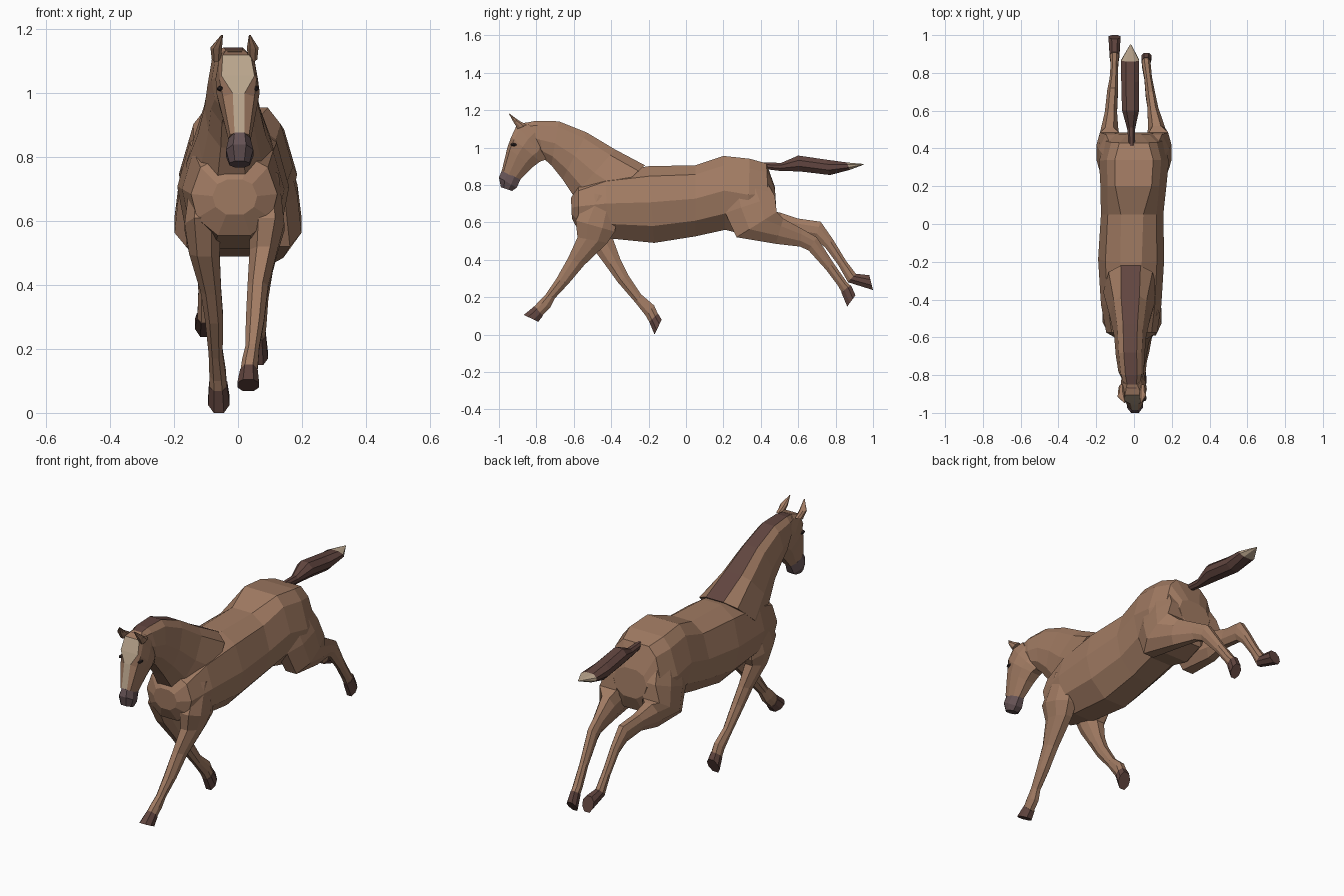
import bpy, bmesh
from mathutils import Vector


def material(name, rgb):
    m = bpy.data.materials.new(name)
    m.diffuse_color = (*rgb, 1)
    return m


COAT = material("coat", (0.36, 0.20, 0.125))
DARK = material("dark_hair", (0.12, 0.06, 0.05))
HOOF = material("hoof", (0.12, 0.06, 0.05))
SNOUT = material("snout", (0.13, 0.085, 0.09))
CREAM = material("cream", (0.48, 0.37, 0.26))
EYE = material("eye", (0.03, 0.02, 0.02))

# Half cross-sections: (width fraction, position from upper edge to lower edge)
BODY = [(0.78, 0.13), (1, 0.47), (0.86, 0.78), (0.38, 1)]
NECK = [(0.8, 0.12), (1, 0.5), (0.85, 0.8), (0.4, 1)]
HEAD = [(0.85, 0.1), (1, 0.4), (0.85, 0.75), (0.4, 1)]
LIMB = [(0.95, 0.3), (0.95, 0.68), (0.45, 1)]


def loft(name, rings, section, mat, flat=0.45, strip=None, strip_from=0):
    """Skin rings (y, z of upper edge, y, z of lower edge, centre x, half width[, flat fraction])."""
    bm = bmesh.new()
    loops = []
    for r in rings:
        a, b, cx, w = Vector(r[0:2]), Vector(r[2:4]), r[4], r[5]
        half = [(r[6] if len(r) > 6 else flat, 0)] + section
        pts = half + [(-f, t) for f, t in reversed(half)]
        loops.append([bm.verts.new((cx + w * f, *a.lerp(b, t))) for f, t in pts])
    n = len(loops[0])
    for k, (p, q) in enumerate(zip(loops, loops[1:])):
        for i in range(n):
            j = (i + 1) % n
            face = bm.faces.new((p[i], p[j], q[j], q[i]))
            if strip and i == n - 1 and k >= strip_from:
                face.material_index = 1
    bm.faces.new(loops[0])
    bm.faces.new(loops[-1])
    bmesh.ops.recalc_face_normals(bm, faces=bm.faces)
    me = bpy.data.meshes.new(name)
    bm.to_mesh(me)
    bm.free()
    me.materials.append(mat)
    if strip:
        me.materials.append(strip)
    ob = bpy.data.objects.new(name, me)
    bpy.context.collection.objects.link(ob)
    return ob


# Torso from chest to rump
loft("torso", [
    (-0.615, 0.73, -0.61, 0.62, -0.01, 0.07),
    (-0.575, 0.80, -0.575, 0.555, -0.012, 0.135),
    (-0.43, 0.865, -0.42, 0.515, -0.015, 0.16),
    (-0.2, 0.90, -0.17, 0.49, -0.015, 0.175, 0.32),
    (0.05, 0.905, 0.05, 0.525, -0.01, 0.165, 0.36),
    (0.2, 0.955, 0.21, 0.56, -0.003, 0.175, 0.55),
    (0.34, 0.94, 0.33, 0.53, 0, 0.185, 0.55),
    (0.43, 0.915, 0.45, 0.56, 0, 0.155, 0.5),
    (0.475, 0.79, 0.485, 0.64, 0, 0.10)], BODY, COAT, 0.35)

# Neck, with the mane as its dark top strip
loft("neck", [
    (-0.87, 1.13, -0.79, 0.98, -0.01, 0.05),
    (-0.80, 1.143, -0.76, 0.94, -0.015, 0.068),
    (-0.68, 1.14, -0.72, 0.905, -0.02, 0.076),
    (-0.53, 1.08, -0.66, 0.83, -0.02, 0.085),
    (-0.38, 0.99, -0.60, 0.74, -0.02, 0.108),
    (-0.22, 0.905, -0.5, 0.65, -0.018, 0.145, 0.36)], NECK, COAT, 0.45, DARK)

# Head with pale blaze, then muzzle
loft("head", [
    (-0.85, 1.135, -0.745, 1.0, -0.01, 0.055),
    (-0.905, 1.12, -0.75, 0.935, -0.004, 0.066, 0.66),
    (-0.935, 1.055, -0.78, 0.925, 0, 0.068, 0.76),
    (-0.955, 1.0, -0.82, 0.895, 0.002, 0.058, 0.32),
    (-0.985, 0.875, -0.89, 0.825, 0.005, 0.035, 0.45)], HEAD, COAT, 0.5, CREAM, 1)
loft("muzzle", [
    (-0.985, 0.877, -0.885, 0.83, 0.005, 0.035),
    (-1.0, 0.84, -0.905, 0.785, 0.005, 0.045),
    (-0.99, 0.788, -0.93, 0.768, 0.005, 0.033)], LIMB, SNOUT)

# Ears and eyes
for side, base, tip, eye in (("left", -0.068, -0.05, -0.055), ("right", 0.046, 0.037, 0.055)):
    loft(side + "_ear", [
        (-0.90, 1.10, -0.85, 1.12, base, 0.015),
        (-0.925, 1.14, -0.895, 1.145, base, 0.019),
        (-0.948, 1.183, -0.942, 1.18, tip, 0.003)], LIMB, COAT)
    bpy.ops.mesh.primitive_ico_sphere_add(subdivisions=1, radius=0.016, location=(eye, -0.92, 1.015))
    eyeball = bpy.context.object
    eyeball.name = side + "_eye"
    eyeball.scale = (0.8, 1.3, 0.6)
    eyeball.data.materials.append(EYE)

# Front legs: right reaching forward, left swept back
loft("right_front_leg", [
    (-0.51, 0.76, -0.36, 0.72, 0.085, 0.045),
    (-0.59, 0.61, -0.38, 0.55, 0.09, 0.058),
    (-0.58, 0.52, -0.42, 0.49, 0.08, 0.046),
    (-0.63, 0.41, -0.545, 0.37, 0.062, 0.034),
    (-0.695, 0.295, -0.625, 0.275, 0.053, 0.03),
    (-0.75, 0.215, -0.70, 0.195, 0.045, 0.023),
    (-0.79, 0.175, -0.725, 0.145, 0.038, 0.027),
    (-0.81, 0.15, -0.77, 0.10, 0.034, 0.027)], LIMB, COAT)
loft("right_front_hoof", [
    (-0.81, 0.152, -0.765, 0.10, 0.034, 0.029),
    (-0.867, 0.105, -0.79, 0.068, 0.032, 0.036)], LIMB, HOOF)
loft("left_front_leg", [
    (-0.51, 0.76, -0.36, 0.72, -0.105, 0.045),
    (-0.58, 0.61, -0.37, 0.55, -0.11, 0.06),
    (-0.52, 0.49, -0.39, 0.51, -0.105, 0.05),
    (-0.43, 0.37, -0.35, 0.40, -0.085, 0.034),
    (-0.365, 0.28, -0.31, 0.32, -0.075, 0.03),
    (-0.27, 0.17, -0.24, 0.215, -0.07, 0.023),
    (-0.215, 0.10, -0.17, 0.155, -0.064, 0.027),
    (-0.195, 0.065, -0.15, 0.11, -0.062, 0.028)], LIMB, COAT)
loft("left_front_hoof", [
    (-0.197, 0.068, -0.15, 0.112, -0.062, 0.03),
    (-0.168, 0.0, -0.13, 0.08, -0.06, 0.035)], LIMB, HOOF)

# Hind legs: shared thigh, separate lower legs kicked out behind
for side, s in (("right", 1), ("left", -1)):
    thigh = [
        (0.42, 0.84, 0.19, 0.80, s * 0.10, 0.055),
        (0.475, 0.74, 0.21, 0.65, s * 0.115, 0.075),
        (0.485, 0.655, 0.27, 0.52, s * 0.13, 0.072, 0.7)]
    if s > 0:
        lower = [
            (0.52, 0.62, 0.48, 0.485, 0.12, 0.048),
            (0.62, 0.565, 0.61, 0.47, 0.10, 0.03),
            (0.70, 0.52, 0.655, 0.45, 0.088, 0.027),
            (0.79, 0.38, 0.75, 0.345, 0.075, 0.021),
            (0.86, 0.28, 0.81, 0.265, 0.066, 0.024),
            (0.88, 0.262, 0.832, 0.228, 0.064, 0.022)]
        hoof = [(0.882, 0.264, 0.83, 0.226, 0.064, 0.024),
                (0.906, 0.21, 0.862, 0.15, 0.066, 0.029)]
    else:
        lower = [
            (0.51, 0.65, 0.46, 0.51, -0.13, 0.05),
            (0.60, 0.62, 0.58, 0.53, -0.122, 0.034),
            (0.72, 0.603, 0.69, 0.51, -0.113, 0.03),
            (0.785, 0.51, 0.745, 0.465, -0.107, 0.023),
            (0.855, 0.395, 0.815, 0.37, -0.104, 0.021),
            (0.91, 0.322, 0.865, 0.282, -0.103, 0.025)]
        hoof = [(0.91, 0.325, 0.865, 0.28, -0.103, 0.027),
                (0.98, 0.317, 1.0, 0.238, -0.103, 0.034)]
    loft(side + "_hind_leg", thigh + lower, LIMB, COAT)
    loft(side + "_hind_hoof", hoof, LIMB, HOOF)

# Tail with pale tip
loft("tail", [
    (0.40, 0.92, 0.42, 0.885, -0.012, 0.016),
    (0.51, 0.918, 0.50, 0.875, -0.015, 0.022),
    (0.60, 0.957, 0.61, 0.872, -0.018, 0.048),
    (0.75, 0.935, 0.77, 0.853, -0.02, 0.05),
    (0.86, 0.92, 0.875, 0.88, -0.02, 0.05)], LIMB, DARK)
loft("tail_tip", [
    (0.86, 0.92, 0.875, 0.88, -0.02, 0.05),
    (0.95, 0.912, 0.95, 0.908, -0.018, 0.003)], LIMB, CREAM)
